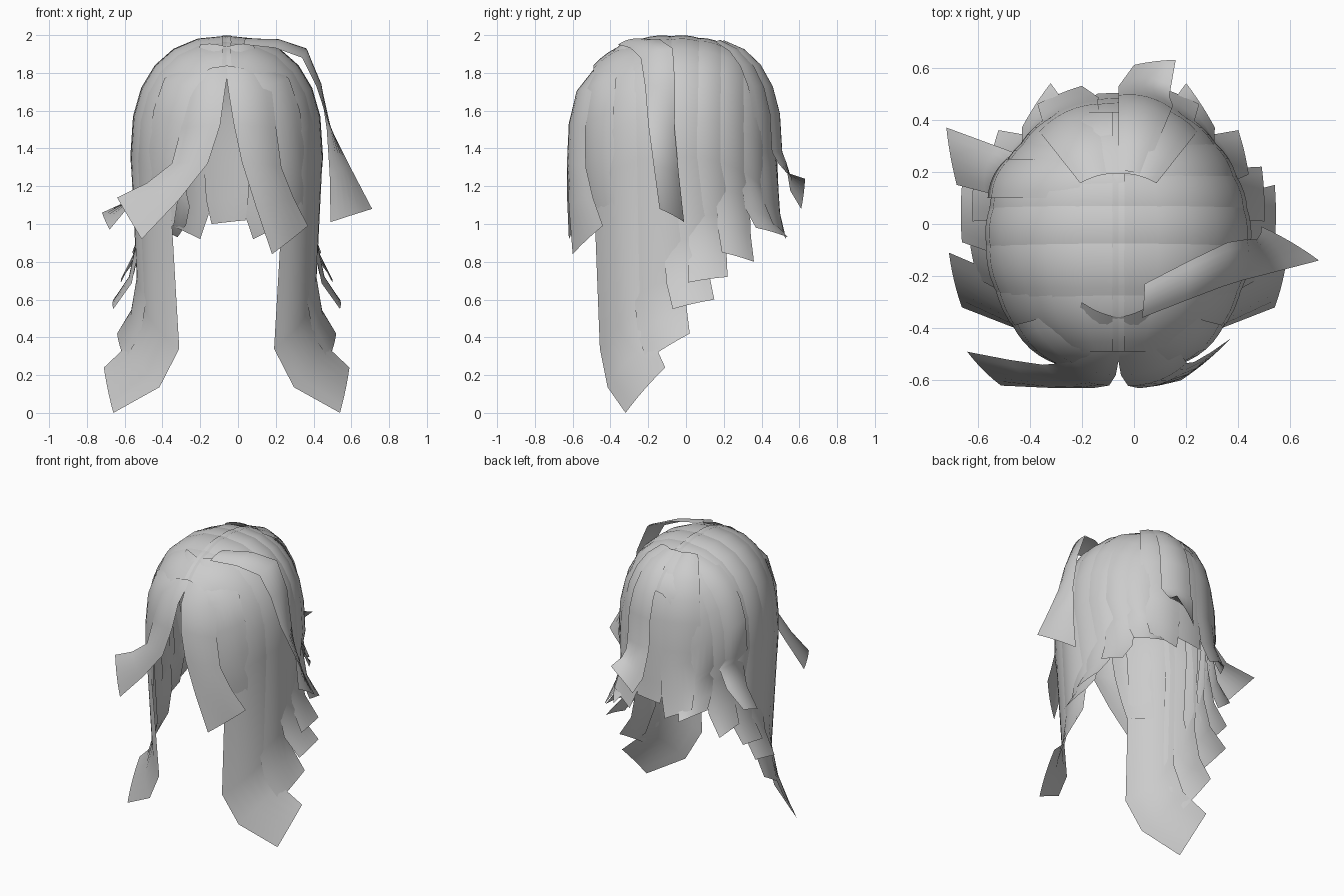
import bpy, bmesh, math
from mathutils import Vector

if "Cube" in bpy.data.objects:
    bpy.data.objects.remove(bpy.data.objects["Cube"])

MID = -0.06                      # x of the parting line
hair = bpy.data.materials.new("grey_hair")
hair.diffuse_color = (0.6, 0.6, 0.6, 1)
hair.use_nodes = True
hair.node_tree.nodes["Principled BSDF"].inputs["Base Color"].default_value = hair.diffuse_color


def lock(name, edge_a, edge_b, bulge=0.1, cols=6, mirror=False):
    """Curved ribbon of hair between two edge paths, given relative to the parting."""
    sx = -1 if mirror else 1
    a = [Vector((MID + sx * p[0], p[1], p[2])) for p in edge_a]
    b = [Vector((MID + sx * p[0], p[1], p[2])) for p in edge_b]
    bm = bmesh.new()
    rows = []
    for i in range(len(a)):
        j, k = max(i - 1, 0), min(i + 1, len(a) - 1)
        mid = (a[i] + b[i]) / 2
        across = b[i] - a[i]
        n = ((a[k] + b[k]) - (a[j] + b[j])).cross(across).normalized()
        if n.dot(mid - Vector((MID, -0.05, min(1.3, mid.z)))) < 0:
            n = -n
        amount = bulge * (0.25 if i == len(a) - 1 else 1)   # flatter at the tip
        row = []
        for c in range(cols + 1):
            t = c / cols
            h = amount * across.length * 4 * t * (1 - t)
            row.append(bm.verts.new(a[i].lerp(b[i], t) + n * h))
        rows.append(row)
    for r, s in zip(rows, rows[1:]):
        for c in range(cols):
            bm.faces.new((r[c], r[c + 1], s[c + 1], s[c]))
    # Turn the ribbon so that its front points away from the head
    bm.normal_update()
    if sum(f.normal.dot(f.calc_center_median() - Vector((MID, -0.05, 1.2))) for f in bm.faces) < 0:
        bmesh.ops.reverse_faces(bm, faces=bm.faces[:])
    for f in bm.faces:
        f.smooth = True
    me = bpy.data.meshes.new(name)
    bm.to_mesh(me)
    bm.free()
    me.materials.append(hair)
    bpy.context.collection.objects.link(bpy.data.objects.new(name, me))


def dome(start, wall, first=0):
    """Rounded path from the crown out and down to the wall of the head."""
    pts = []
    for i in range(first, 7):
        t = math.pi / 2 * i / 6
        out, down = math.sin(t) ** 0.8, 1 - max(0, math.cos(t)) ** 0.8
        pts.append(Vector((start.x + (wall.x - start.x) * out,
                           start.y + (wall.y - start.y) * out,
                           start.z + (wall.z - start.z) * down)))
    return pts


def tail(wall, tip, pull):
    """Hanging part of a lock: straight down, then flicked out to the tip."""
    tip = Vector(tip)
    knee = Vector((wall.x * pull, wall.y + (tip.y - wall.y) * 0.2, min(tip.z + 0.34, wall.z - 0.06)))
    bend = knee.lerp(tip, 0.3)
    bend.z = knee.z + (tip.z - knee.z) * 0.6
    return [knee, bend, tip]


def over_side(y, tip, lift=1.0, pull=0.93):
    w = 0.5 * lift * math.sqrt(max(0.05, 1 - ((y + 0.06) / 0.54) ** 2))
    top = 1.98 - 0.22 * abs((y + 0.06) / 0.5) ** 3
    wall = Vector((w, y, top - 0.62))
    return dome(Vector((-0.025, y, top)), wall) + tail(wall, tip, pull)


def down_back(x, tip, lift=1.0):
    wall = Vector((x, -0.06 + 0.54 * lift * math.sqrt(1 - (x / 0.5) ** 2), 1.38))
    return dome(Vector((x * 0.2, 0.05, 1.98)), wall, 1) + tail(wall, tip, 0.93)


def curve(pts, steps=2):
    """Smooth path through a few control points."""
    p = [Vector(q) for q in pts]
    p = [2 * p[0] - p[1]] + p + [2 * p[-1] - p[-2]]
    out = []
    for i in range(1, len(p) - 2):
        for s in range(steps):
            t = s / steps
            out.append(0.5 * (2 * p[i] + (p[i + 1] - p[i - 1]) * t
                              + (2 * p[i - 1] - 5 * p[i] + 4 * p[i + 1] - p[i + 2]) * t ** 2
                              + (3 * p[i] - p[i - 1] - 3 * p[i + 1] + p[i + 2]) * t ** 3))
    return out + [p[-2]]


# Mirrored locks, front to back
for m, tag in ((False, "right"), (True, "left")):
    def side_lock(name, y0, tip0, y1, tip1, pull=0.93):
        lock(f"{name}_lock_{tag}", over_side(y0, tip0, pull=pull), over_side(y1, tip1), mirror=m)
    side_lock("front_long", -0.49, (0.60, -0.32, 0.0), -0.22, (0.65, -0.11, 0.24), 0.83)
    side_lock("second", -0.29, (0.54, -0.21, 0.28), -0.01, (0.58, 0.02, 0.42))
    side_lock("third", -0.13, (0.60, -0.07, 0.55), 0.10, (0.60, 0.15, 0.60))
    side_lock("fourth", 0.02, (0.56, 0.01, 0.69), 0.21, (0.55, 0.22, 0.72))
    side_lock("fifth", 0.15, (0.50, 0.19, 0.85), 0.33, (0.46, 0.36, 0.80))
    side_lock("rear", 0.27, (0.37, 0.37, 0.98), 0.43, (0.26, 0.54, 0.93))
    lock(f"back_lock_{tag}", down_back(0.08, (0.14, 0.53, 0.92)),
         down_back(0.31, (0.31, 0.46, 1.0)), mirror=m)
    # Temple lock between the fringe and the long front lock
    lock(f"temple_lock_{tag}",
         curve([(0.04, -0.44, 1.865), (0.16, -0.54, 1.70), (0.23, -0.54, 1.3), (0.28, -0.48, 0.99)]),
         curve([(0.04, -0.25, 1.95), (0.33, -0.37, 1.77), (0.41, -0.38, 1.4), (0.41, -0.35, 0.98)]), mirror=m)

# Middle of the back, with a raised flicked lock over it
lock("back_centre_lock", down_back(-0.13, (-0.08, 0.5, 1.0)), down_back(0.13, (0.1, 0.5, 1.02)), bulge=0.06)
lock("raised_back_lock", down_back(0.0, (0.06, 0.61, 1.08), 1.05), down_back(0.21, (0.22, 0.63, 1.24), 1.05))

# Fringe locks on both sides of the parting
lock("fringe_lock_right",
     curve([(-0.02, -0.36, 1.93), (0.01, -0.58, 1.70), (0.08, -0.63, 1.33), (0.24, -0.60, 0.84)]),
     curve([(0.14, -0.30, 1.95), (0.24, -0.50, 1.70), (0.29, -0.53, 1.3), (0.43, -0.44, 0.99)]))
lock("fringe_lock_left",
     curve([(0.02, -0.36, 1.93), (-0.01, -0.58, 1.70), (-0.10, -0.63, 1.32), (-0.45, -0.62, 0.92)]),
     curve([(-0.14, -0.30, 1.95), (-0.22, -0.50, 1.70), (-0.29, -0.54, 1.32), (-0.58, -0.49, 1.14)]))

# Loose locks sweeping out from the head
lock("loose_lock_right",
     curve([(0.09, -0.36, 1.95), (0.40, -0.24, 1.88), (0.54, -0.20, 1.53), (0.77, -0.14, 1.08)]),
     curve([(0.10, -0.23, 1.98), (0.42, -0.07, 1.93), (0.53, -0.06, 1.50), (0.55, -0.01, 1.01)]))
lock("loose_lock_left",
     [(-p.x, p.y, p.z) for p in over_side(0.10, (0.62, 0.15, 0.97), 1.05)],
     [(-p.x, p.y, p.z) for p in over_side(0.25, (0.66, 0.37, 1.06), 1.05)])
